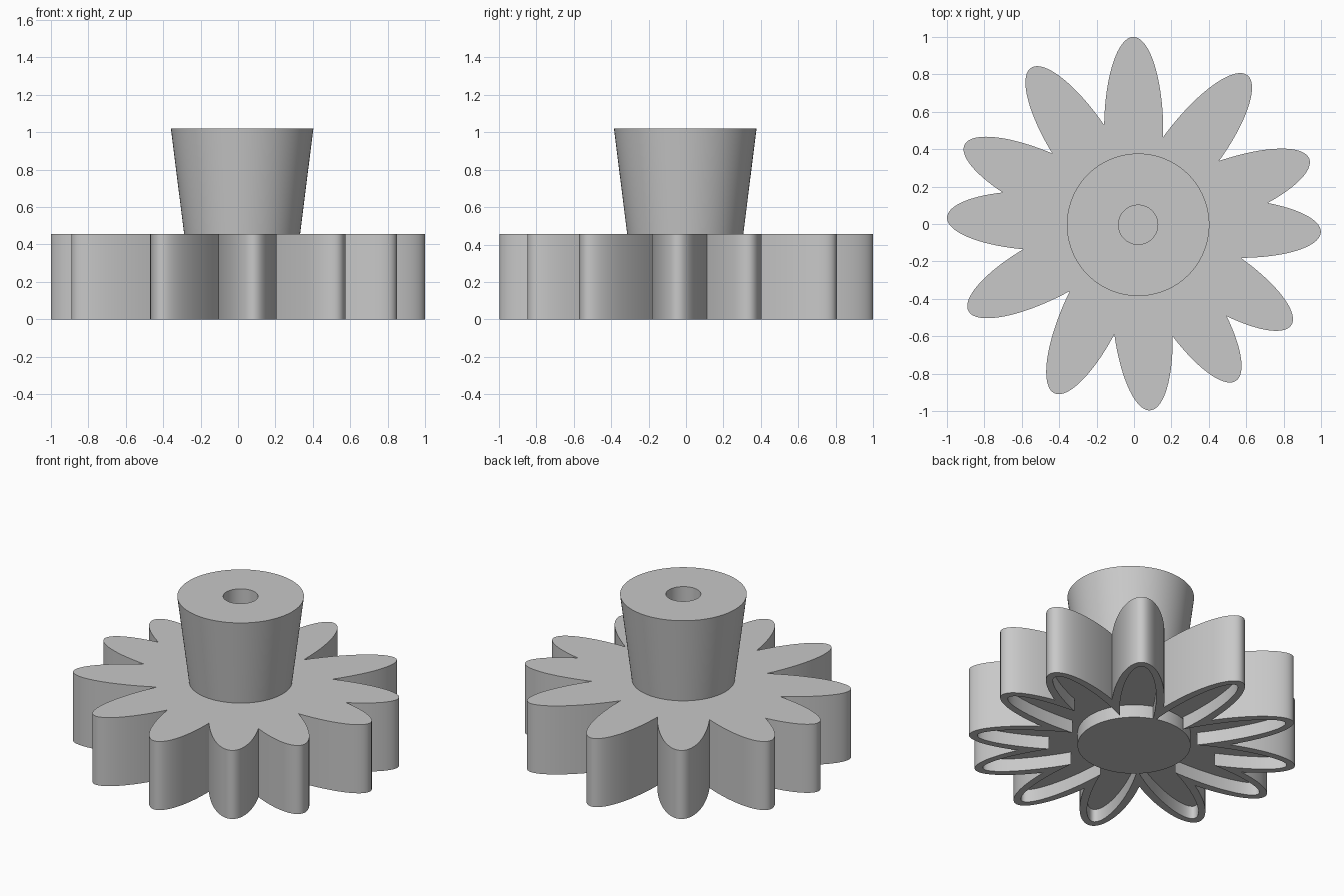
import bpy
import bmesh
from math import cos, sin, radians, sqrt, tau

cube = bpy.data.objects.get("Cube")
if cube:
    bpy.data.objects.remove(cube, do_unlink=True)

# One plain grey for everything
grey = bpy.data.materials.new("plain_grey")
grey.use_nodes = True
GREY = (0.58, 0.58, 0.58, 1)
grey.diffuse_color = GREY
grey.node_tree.nodes["Principled BSDF"].inputs["Base Color"].default_value = GREY

# Unevenly spaced petal directions, in degrees
PETALS = [20.4, 52.7, 90.2, 123.4, 155, 178, 207.7, 244.8, 275, 303, 327.3, 357.5]
MID = 0.5            # distance of each petal's middle from the axis
HEIGHT = 0.455
RECESS = 0.085


def add_object(name, bm):
    bmesh.ops.recalc_face_normals(bm, faces=bm.faces)
    mesh = bpy.data.meshes.new(name)
    bm.to_mesh(mesh)
    bm.free()
    obj = bpy.data.objects.new(name, mesh)
    bpy.context.collection.objects.link(obj)
    mesh.materials.append(grey)
    return obj


def activate(obj):
    bpy.ops.object.select_all(action="DESELECT")
    obj.select_set(True)
    bpy.context.view_layer.objects.active = obj


def smooth(obj):
    activate(obj)
    bpy.ops.object.shade_smooth_by_angle(angle=radians(30))


def petal_reach(angle, a, b):
    """Farthest point of an elliptical petal along a ray from the axis."""
    c, s = cos(angle), sin(angle)
    if c <= 0:
        return 0
    p = (c / a) ** 2 + (s / b) ** 2
    q = MID * c / a ** 2
    d = q * q - p * ((MID / a) ** 2 - 1)
    return (q + sqrt(d)) / p if d >= 0 else 0


def flower_prism(name, a, b, core, z0, z1):
    """Extruded union of all petals around a round core."""
    angles = {i / 2 for i in range(720)}
    for here, after in zip(PETALS, PETALS[1:] + [PETALS[0] + 360]):
        angles.add((here + after) / 2 % 360)      # exact notch
    bm = bmesh.new()
    ring = []
    for deg in sorted(angles):
        t = radians(deg)
        r = max([core] + [petal_reach(t - radians(p), a, b) for p in PETALS])
        ring.append(bm.verts.new((r * cos(t), r * sin(t), z0)))
    base = bm.faces.new(ring)
    top = bmesh.ops.extrude_face_region(bm, geom=[base])["geom"]
    verts = [v for v in top if isinstance(v, bmesh.types.BMVert)]
    bmesh.ops.translate(bm, verts=verts, vec=(0, 0, z1 - z0))
    if not base.is_valid or len(bm.faces) < len(ring) + 2:
        bm.faces.new(ring)
    return add_object(name, bm)


def lathe(name, profile, x=0, y=0, steps=96):
    bm = bmesh.new()
    verts = [bm.verts.new((r, 0, z)) for r, z in profile]
    edges = [bm.edges.new(pair) for pair in zip(verts, verts[1:])]
    bmesh.ops.spin(bm, geom=verts + edges, cent=(0, 0, 0), axis=(0, 0, 1),
                   angle=tau, steps=steps)
    bmesh.ops.remove_doubles(bm, verts=bm.verts, dist=0.0001)
    obj = add_object(name, bm)
    obj.location = (x, y, 0)
    smooth(obj)
    return obj


# Flower-shaped body with petal recesses underneath
body = flower_prism("flower_body", 0.5, 0.158, 0.1, 0, HEIGHT)
cutter = flower_prism("recess_cutter", 0.45, 0.108, 0.3, -0.1, RECESS)
cutter.hide_render = True
cut = body.modifiers.new("recess", "BOOLEAN")
cut.operation = "DIFFERENCE"
cut.solver = "EXACT"
cut.object = cutter
activate(body)
bpy.ops.object.modifier_apply(modifier=cut.name)
bpy.data.objects.remove(cutter, do_unlink=True)
smooth(body)

# Solid round boss filling the middle of the recess
lathe("centre_boss", [(0, 0), (0.34, 0), (0.34, RECESS + 0.02), (0, RECESS + 0.02)])

# Flared handle with a blind hole, slightly off centre
lathe("handle", [(0, 0.44), (0.308, 0.44), (0.381, 1.02), (0.105, 1.02),
                 (0.105, 0.47), (0, 0.47)], x=0.022, y=-0.004)
